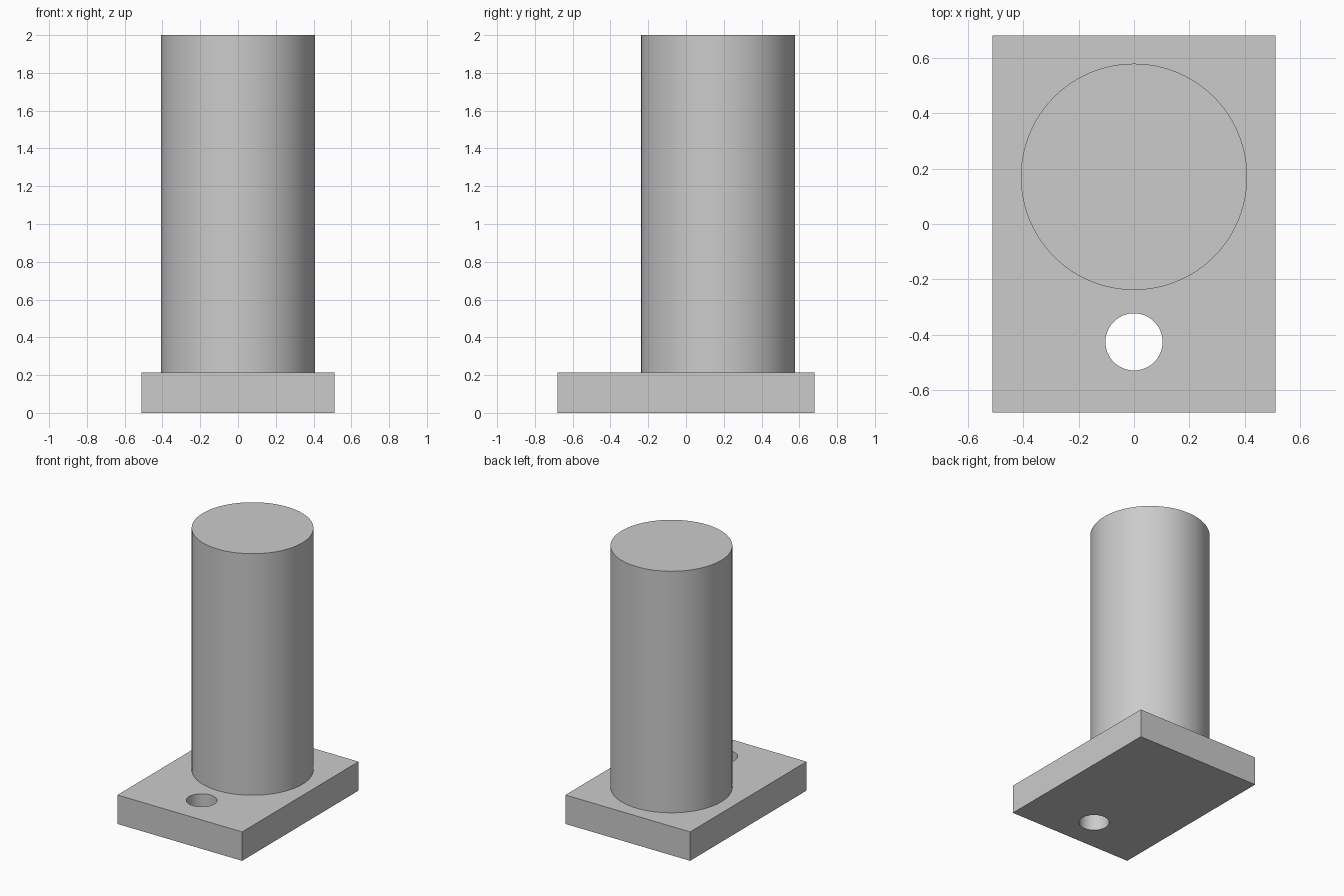
import bpy

default = bpy.data.objects.get("Cube")
if default:
    bpy.data.objects.remove(default, do_unlink=True)

# Dimensions
WIDTH, DEPTH, PLATE_H, TOTAL_H = 1.02, 1.36, 0.214, 2.0
POST_R, POST_Y = 0.408, 0.17
HOLE_R, HOLE_Y = 0.103, -0.425

grey = bpy.data.materials.new("plain grey")
grey.use_nodes = True
colour = (0.6, 0.6, 0.6, 1)
grey.diffuse_color = colour
grey.node_tree.nodes["Principled BSDF"].inputs["Base Color"].default_value = colour


def cylinder(name, radius, y, bottom, top):
    bpy.ops.mesh.primitive_cylinder_add(
        vertices=96, radius=radius, depth=top - bottom,
        location=(0, y, (bottom + top) / 2))
    obj = bpy.context.object
    obj.name = name
    obj.data.materials.append(grey)
    return obj


def smooth(obj):
    bpy.ops.object.select_all(action='DESELECT')
    obj.select_set(True)
    bpy.context.view_layer.objects.active = obj
    bpy.ops.object.shade_smooth_by_angle()


# Rectangular base plate
bpy.ops.mesh.primitive_cube_add(size=1, location=(0, 0, PLATE_H / 2))
plate = bpy.context.object
plate.name = "base_plate"
plate.scale = (WIDTH, DEPTH, PLATE_H)
bpy.ops.object.transform_apply(location=False, rotation=False, scale=True)
plate.data.materials.append(grey)

# Through hole near the front edge
cutter = cylinder("hole_cutter", HOLE_R, HOLE_Y, -PLATE_H, 2 * PLATE_H)
cutter.hide_render = True
hole = plate.modifiers.new("hole", 'BOOLEAN')
hole.operation = 'DIFFERENCE'
hole.solver = 'EXACT'
hole.object = cutter
bpy.context.view_layer.objects.active = plate
bpy.ops.object.modifier_apply(modifier=hole.name)
bpy.data.objects.remove(cutter, do_unlink=True)
smooth(plate)

# Upright round post, set slightly into the plate
post = cylinder("round_post", POST_R, POST_Y, PLATE_H - 0.02, TOTAL_H)
smooth(post)
